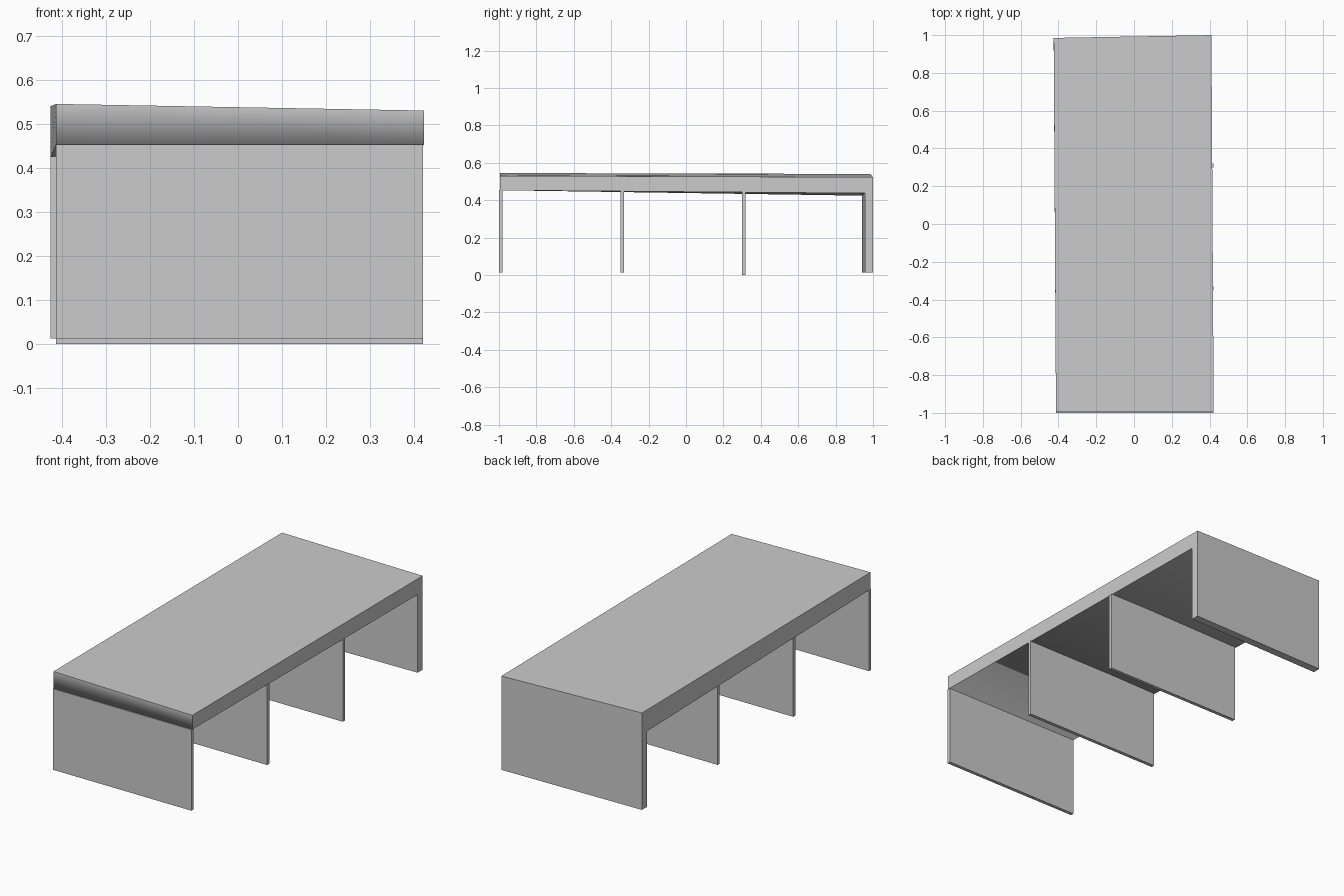
import bpy
import bmesh

cube = bpy.data.objects.get("Cube")
if cube:
    bpy.data.objects.remove(cube, do_unlink=True)

gray = bpy.data.materials.new("plain gray")
gray.use_nodes = True
gray.diffuse_color = (0.6, 0.6, 0.6, 1)
gray.node_tree.nodes["Principled BSDF"].inputs["Base Color"].default_value = gray.diffuse_color


def loft(name, left, right):
    """Solid between two matching outlines of (x, y, z) points."""
    bm = bmesh.new()
    a = [bm.verts.new(p) for p in left]
    b = [bm.verts.new(p) for p in right]
    bm.faces.new(a)
    bm.faces.new(b[::-1])
    n = len(a)
    for i in range(n):
        j = (i + 1) % n
        bm.faces.new((a[j], a[i], b[i], b[j]))
    bmesh.ops.recalc_face_normals(bm, faces=bm.faces)
    mesh = bpy.data.meshes.new(name)
    bm.to_mesh(mesh)
    bm.free()
    mesh.materials.append(gray)
    obj = bpy.data.objects.new(name, mesh)
    bpy.context.collection.objects.link(obj)
    return obj


def panel(name, y, depth, bottom, top):
    """Upright support, as wide as the deck and following its slight skew."""
    def side(x):
        return [(x, y, bottom), (x, y + depth, bottom),
                (x, y + depth, top), (x, y, top)]
    return loft(name, side(-0.413), side(0.42))


# Slightly skewed deck, folded down at the back into a full-height end panel
deck = loft(
    "deck_and_back_panel",
    [(-0.413, -0.995, 0.453), (-0.413, -0.995, 0.545), (-0.425, 0.985, 0.54),
     (-0.425, 0.985, 0.013), (-0.425, 0.942, 0.013), (-0.425, 0.942, 0.424)],
    [(0.422, -0.995, 0.453), (0.422, -0.995, 0.53), (0.41, 1.0, 0.523),
     (0.41, 1.0, 0.013), (0.41, 0.957, 0.013), (0.41, 0.957, 0.437)])

# Soft shading only over the lower front edge of the deck
bm = bmesh.new()
bm.from_mesh(deck.data)
for face in bm.faces:
    face.smooth = True
for edge in bm.edges:
    edge.smooth = all(v.co.y < -0.9 and v.co.z < 0.5 for v in edge.verts)
bm.to_mesh(deck.data)
bm.free()

# Thin supports
panel("front_panel", -1.0, 0.019, 0.013, 0.453)
panel("front_divider", -0.35, 0.019, 0.013, 0.45)
panel("rear_divider", 0.3, 0.019, 0.0, 0.443)
